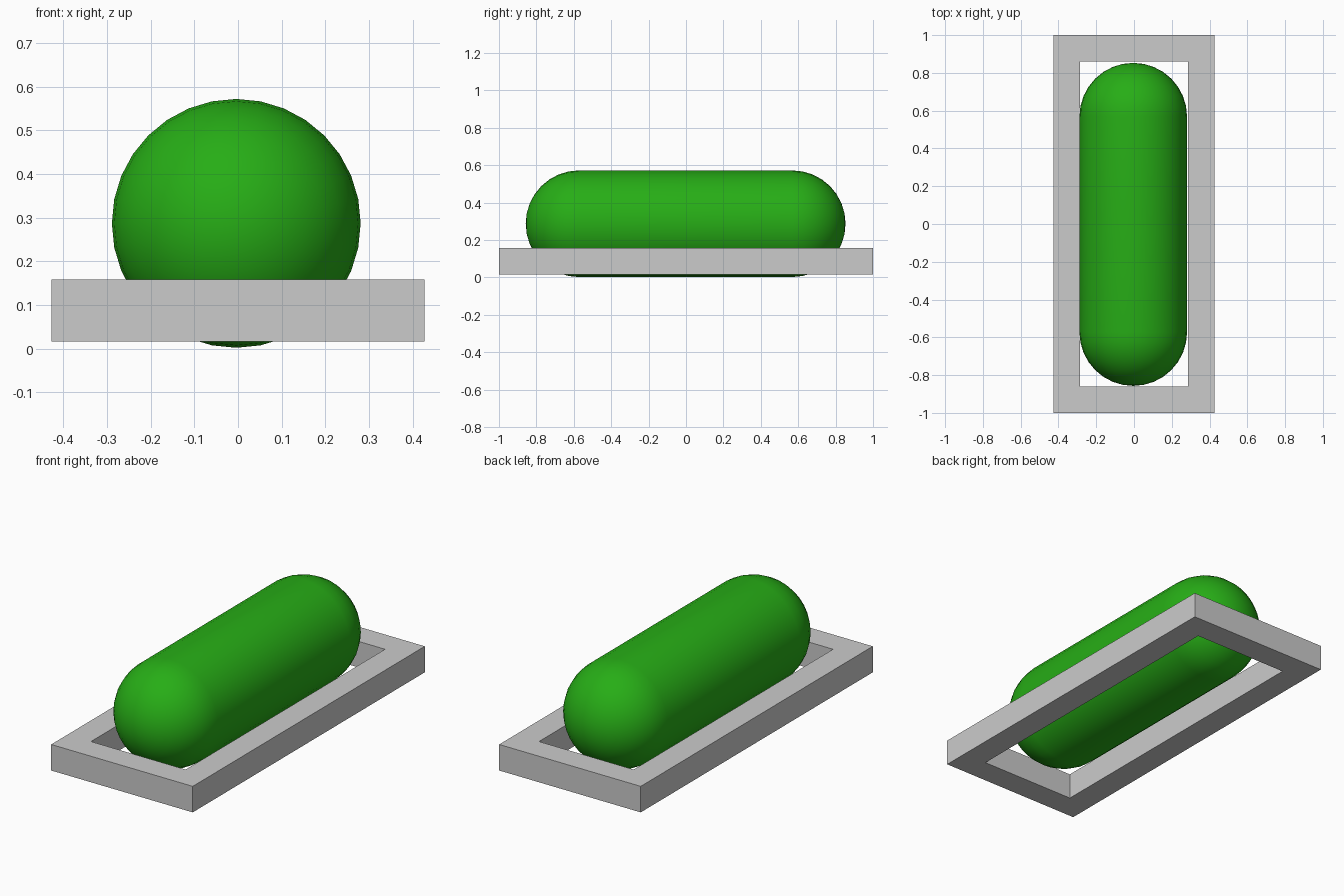
import bpy, bmesh
from math import sin, cos, pi
from mathutils import Matrix

if "Cube" in bpy.data.objects:
    bpy.data.objects.remove(bpy.data.objects["Cube"])

R, HALF, SIDES, RINGS = 0.285, 0.57, 32, 8


def make_object(name, bm):
    bmesh.ops.recalc_face_normals(bm, faces=bm.faces[:])
    mesh = bpy.data.meshes.new(name)
    bm.to_mesh(mesh)
    bm.free()
    ob = bpy.data.objects.new(name, mesh)
    bpy.context.collection.objects.link(ob)
    return ob


# Capsule: half profile spun round the y axis
bm = bmesh.new()
arc = [(R * sin(i * pi / 2 / RINGS), HALF + R * cos(i * pi / 2 / RINGS)) for i in range(RINGS + 1)]
profile = arc + [(R, 0)] + [(r, -y) for r, y in reversed(arc)]
verts = [bm.verts.new((r, y, 0)) for r, y in profile]
edges = [bm.edges.new(pair) for pair in zip(verts, verts[1:])]
bmesh.ops.spin(bm, geom=verts + edges, cent=(0, 0, 0), axis=(0, 1, 0),
               angle=2 * pi, steps=SIDES, use_merge=True)
bmesh.ops.remove_doubles(bm, verts=bm.verts[:], dist=1e-4)
bmesh.ops.translate(bm, verts=bm.verts[:], vec=(-0.004, -0.002, R + 0.002))
for f in bm.faces:
    f.smooth = True
capsule = make_object("capsule", bm)
green = bpy.data.materials.new("green")
green.diffuse_color = (0.02, 0.42, 0.008, 1)
green.use_nodes = True
green.node_tree.nodes["Principled BSDF"].inputs["Base Color"].default_value = green.diffuse_color
capsule.data.materials.append(green)

# Rectangular frame round the capsule
bm = bmesh.new()
loops = []
for hx, hy, z in [(0.427, 1, 0.016), (0.427, 1, 0.158), (0.286, 0.859, 0.158), (0.286, 0.859, 0.016)]:
    loops.append([bm.verts.new((sx * hx, sy * hy, z))
                  for sx, sy in [(-1, -1), (1, -1), (1, 1), (-1, 1)]])
for k in range(4):
    a, b = loops[k], loops[(k + 1) % 4]
    for i in range(4):
        j = (i + 1) % 4
        bm.faces.new((a[i], a[j], b[j], b[i]))
make_object("frame", bm)
